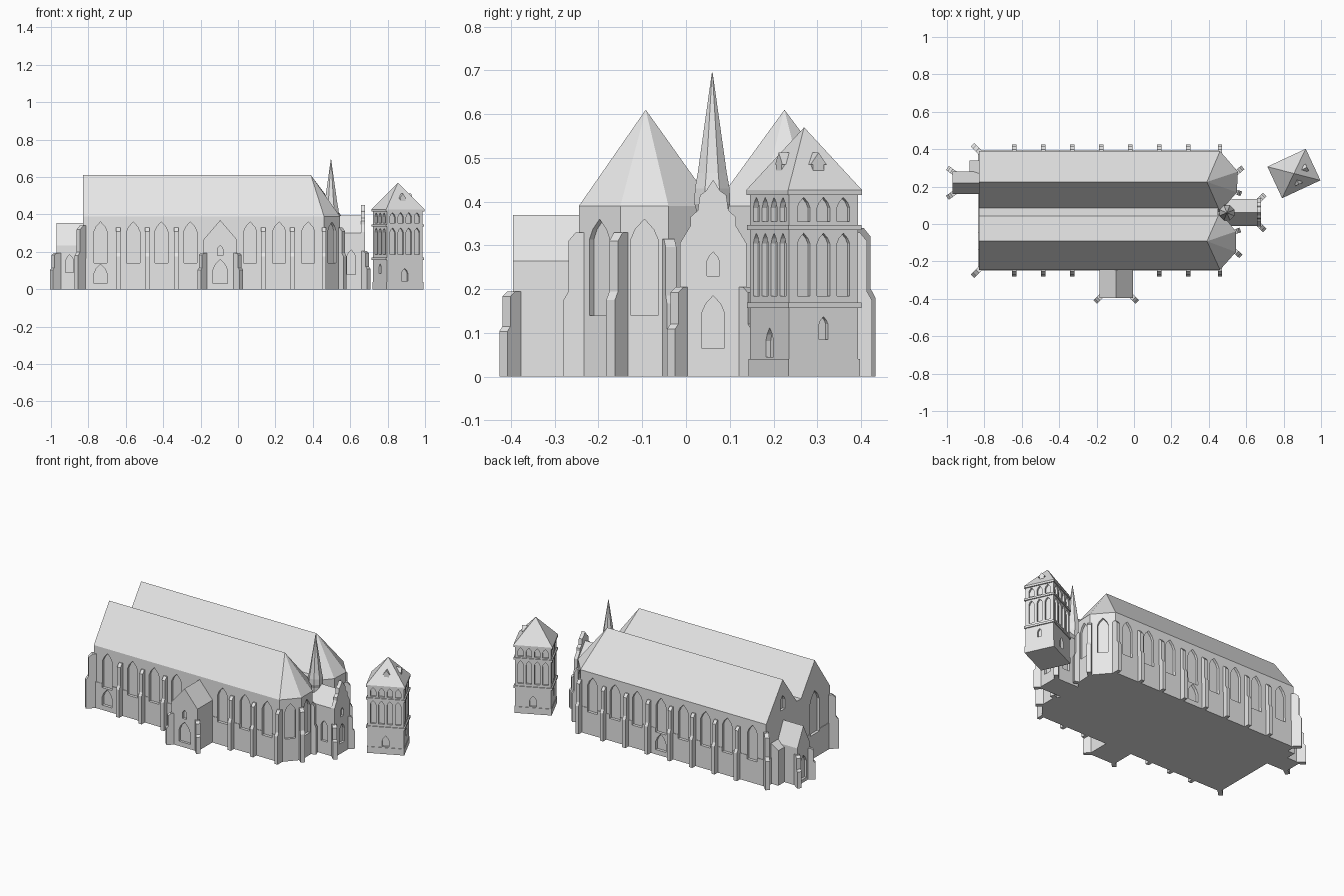
import bpy, bmesh, math
from mathutils import Matrix, Vector

if "Cube" in bpy.data.objects:
    bpy.data.objects.remove(bpy.data.objects["Cube"])

stone = bpy.data.materials.new("light_grey_stone")
stone.diffuse_color = (0.8, 0.8, 0.8, 1)
stone.use_nodes = True
stone.node_tree.nodes["Principled BSDF"].inputs["Base Color"].default_value = stone.diffuse_color


def frame(x, y, deg):
    """Local x runs along a wall, local -y points outwards (0 = south wall)."""
    return Matrix.Translation((x, y, 0)) @ Matrix.Rotation(math.radians(deg), 4, 'Z')


def finish(name, bm):
    bmesh.ops.recalc_face_normals(bm, faces=bm.faces)
    me = bpy.data.meshes.new(name)
    bm.to_mesh(me)
    bm.free()
    me.materials.append(stone)
    ob = bpy.data.objects.new(name, me)
    bpy.context.collection.objects.link(ob)
    return ob


def prism(bm, pts, a, b, M=Matrix()):
    """Profile (x, z) pushed along local y from a to b."""
    lo = [bm.verts.new(M @ Vector((u, a, v))) for u, v in pts]
    hi = [bm.verts.new(M @ Vector((u, b, v))) for u, v in pts]
    bm.faces.new(lo)
    bm.faces.new(hi[::-1])
    for i in range(len(pts)):
        j = (i + 1) % len(pts)
        bm.faces.new((lo[i], hi[i], hi[j], lo[j]))


def hull(name, pts):
    bm = bmesh.new()
    for p in pts:
        bm.verts.new(p)
    bmesh.ops.convex_hull(bm, input=bm.verts)
    bmesh.ops.dissolve_limit(bm, angle_limit=0.01, verts=bm.verts, edges=bm.edges)
    return finish(name, bm)


def box(bm, hx, hy, z0, z1, M=Matrix()):
    prism(bm, [(-hx, z0), (hx, z0), (hx, z1), (-hx, z1)], -hy, hy, M)


def window(bm, M, u, z0, z1, w, depth=0.015):
    """Pointed-arch recess cutter on the wall given by frame M."""
    h, s = w / 2, z1 - min(w * 0.75, (z1 - z0) * 0.5)
    t = z1 - s
    prism(bm, [(u - h, z0), (u + h, z0), (u + h, s), (u + h * .68, s + t * .5),
               (u, z1), (u - h * .68, s + t * .5), (u - h, s)], -0.03, depth, M)


def cut(objs, cutter):
    cutter.hide_render = True
    for ob in objs:
        m = ob.modifiers.new("recesses", 'BOOLEAN')
        m.operation, m.solver, m.object = 'DIFFERENCE', 'EXACT', cutter
    dg = bpy.context.evaluated_depsgraph_get()
    done = [(ob, bpy.data.meshes.new_from_object(ob.evaluated_get(dg))) for ob in objs]
    for ob, me in done:
        ob.modifiers.clear()
        ob.data = me
    bpy.data.objects.remove(cutter)


def gabled(name, M, hw, eave, ridge, length):
    bm = bmesh.new()
    prism(bm, [(-hw, 0), (hw, 0), (hw, eave), (0, ridge), (-hw, eave)], 0, length, M)
    return finish(name, bm)


# Twin naves, each with a polygonal east end and hipped roof
W, E, EAVE, TOP = -0.83, 0.46, 0.39, 0.61
south_plan = [(W, -.245), (E, -.245), (.545, -.15), (.545, -.04), (E, .065), (W, .065)]
north_plan = [(W, .065), (E, .065), (.55, .17), (.555, .28), (E, .39), (W, .39)]
church = []
for nm, plan, ry in (("south_nave", south_plan, -.092), ("north_nave", north_plan, .225)):
    pts = [(x, y, z) for x, y in plan for z in (0, EAVE)]
    church.append(hull(nm, pts + [(W, ry, TOP), (.39, ry, TOP)]))

# Valley gutter and wall plinth
bm = bmesh.new()
box(bm, .64, .022, .36, .42, Matrix.Translation((-.19, .064, 0)))
finish("valley_gutter", bm)
bm = bmesh.new()
box(bm, .646, .3205, 0, .165, Matrix.Translation((-.187, .0725, 0)))
church.append(finish("plinth", bm))

# Porches and east chapel
south_porch, west_porch, chapel = frame(-.095, -.395, 0), frame(-.97, .22, -90), frame(.675, .062, 90)
church.append(gabled("south_porch", south_porch, .09, .265, .37, .17))
church.append(gabled("west_porch", west_porch, .06, .235, .355, .16))
church.append(gabled("east_chapel", chapel, .072, .30, .395, .2))
bm = bmesh.new()
prism(bm, [(-.88, 0), (-.82, 0), (-.82, .26), (-.88, .22)], .27, .34)
finish("stair_block", bm)

# Stepped gable on the chapel
half = [(.076, 0), (.076, .305), (.052, .345), (.052, .365), (.035, .38), (.03, .415), (.016, .425), (0, .45)]
bm = bmesh.new()
prism(bm, [(-u, v) for u, v in half] + half[-2::-1], -.005, .018, chapel)
church.append(finish("chapel_gable", bm))

# Pointed windows and doors
bm = bmesh.new()
south, north = frame(0, -.245, 0), frame(0, .39, 180)
for x in (-.735, -.56, -.41, -.255, -.1, .065, .22, .375):
    if x != -.1:
        window(bm, south, x, .14, .36, .07)
    window(bm, north, -x, .14, .36, .07)
window(bm, south, -.735, .03, .135, .07)
window(bm, north, .1, .03, .135, .07)
for x, y, a in ((.5025, -.1975, 48.2), (.545, -.095, 90), (.553, .225, 92.6), (.5075, .335, 130.8)):
    window(bm, frame(x, y, a), 0, .14, .36, .062)
west = frame(W, 0, -90)
window(bm, west, .092, .15, .42, .09)
window(bm, west, -.225, .42, .51, .045)
window(bm, south_porch, 0, .03, .16, .08)
window(bm, south_porch, 0, .18, .235, .03)
window(bm, west_porch, 0, .02, .17, .06)
window(bm, frame(-.9, .16, 0), 0, .09, .185, .042)
window(bm, chapel, 0, .065, .185, .05, .008)
window(bm, chapel, 0, .23, .285, .028, .008)
window(bm, frame(.605, -.01, 0), 0, .08, .21, .045)
window(bm, frame(.605, .134, 180), 0, .08, .21, .045)
cut(church, finish("church_cutter", bm))


# Stepped buttresses: (x, y, outward angle, reach, height)
def buttress(bm, x, y, deg, reach, h, w=.022):
    prism(bm, [(-.02, 0), (reach, 0), (reach, h * .53), (reach * .68, h * .59),
               (reach * .68, h * .94), (reach * .2, h), (-.02, h)],
          -w / 2, w / 2, frame(x, y, deg))


bm = bmesh.new()
for x in (-.64, -.485, -.33, -.175, -.02, .135, .29, .46):
    if x not in (-.175, -.02):
        buttress(bm, x, -.245, -90, .035, .33)
    buttress(bm, x, .39, 90, .035, .33)
for x, y, a, r, h in ((W, -.245, -135, .048, .34), (W, .39, 135, .048, .34),
                      (.545, -.15, -40, .035, .33), (.545, -.04, 20, .025, .315),
                      (.555, .28, 40, .035, .33), (.55, .17, -20, .025, .315),
                      (-.97, .16, -145, .034, .195), (-.97, .28, 145, .034, .195),
                      (-.185, -.395, -135, .032, .195), (-.005, -.395, -45, .032, .195),
                      (.675, -.01, -45, .034, .205), (.675, .134, 45, .034, .205)):
    buttress(bm, x, y, a, r, h, .026)
finish("buttresses", bm)

# Stair turret with spire
bm = bmesh.new()
rings = []
for r, z in ((.038, 0), (.038, .375), (.044, .395), (.043, .43), (.036, .465), (.001, .695)):
    rings.append([bm.verts.new((.497 + r * math.cos(math.tau * (i + .5) / 8),
                                .06 + r * math.sin(math.tau * (i + .5) / 8), z)) for i in range(8)])
for a, b in zip(rings, rings[1:]):
    for i in range(8):
        bm.faces.new((a[i], a[i - 1], b[i - 1], b[i]))
bm.faces.new(rings[0])
bm.faces.new(rings[-1])
finish("turret_spire", bm)

# Detached bell tower, turned on plan
T = frame(.855, .27, 25)
bm = bmesh.new()
box(bm, .105, .087, 0, .42, T)
tower = finish("tower_body", bm)
bm = bmesh.new()
for i in range(4):
    long = i % 2 == 0
    wall = T @ Matrix.Rotation(math.pi / 2 * i, 4, 'Z') @ Matrix.Translation((0, -.087 if long else -.105, 0))
    n, step = (4, .048) if long else (3, .05)
    for k in range(n):
        u = (k - (n - 1) / 2) * step
        window(bm, wall, u, .185, .328, .032, .012)
        window(bm, wall, u, .355, .41, .032, .012)
    if long:
        window(bm, wall, 0, .045, .112, .04, .012)
    else:
        window(bm, wall, 0, .085, .137, .022, .012)
cut([tower], finish("tower_cutter", bm))

bm = bmesh.new()
for hx, hy, z0, z1 in ((.108, .09, 0, .04), (.112, .092, .157, .17), (.112, .092, .335, .347), (.113, .093, .415, .427)):
    box(bm, hx, hy, z0, z1, T)
finish("tower_bands", bm)
hull("tower_roof", [T @ Vector((sx * .113, sy * .093, .427)) for sx in (-1, 1) for sy in (-1, 1)]
     + [T @ Vector((0, 0, .57))])

# Roof dormers
bm = bmesh.new()
for a, d in ((0, -.064), (90, -.078)):
    prism(bm, [(-.014, .45), (.014, .45), (.014, .485), (.02, .485), (0, .512), (-.02, .485), (-.014, .485)],
          d, -.02, T @ Matrix.Rotation(math.radians(a), 4, 'Z'))
finish("tower_dormers", bm)
